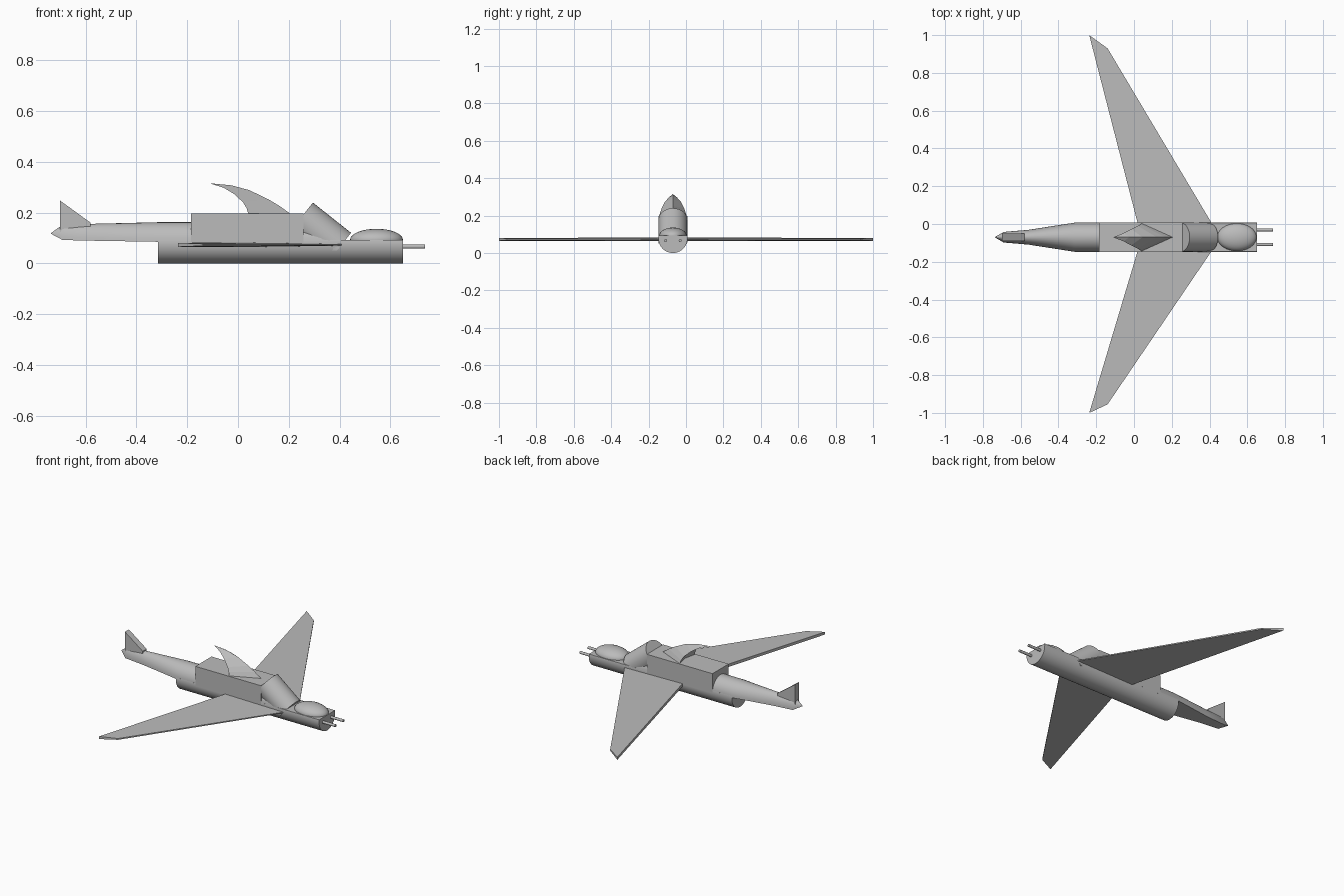
import bpy, bmesh, math
from mathutils import Vector, Matrix

if "Cube" in bpy.data.objects:
    bpy.data.objects.remove(bpy.data.objects["Cube"], do_unlink=True)

CY = -0.07   # fuselage centre line
R = 0.078    # fuselage radius

grey = bpy.data.materials.new("plain grey")
grey.use_nodes = True
grey.diffuse_color = (0.5, 0.5, 0.5, 1)
grey.node_tree.nodes["Principled BSDF"].inputs["Base Color"].default_value = (0.5, 0.5, 0.5, 1)


def finish(name, bm, smooth=False):
    bmesh.ops.recalc_face_normals(bm, faces=bm.faces)
    mesh = bpy.data.meshes.new(name)
    bm.to_mesh(mesh)
    bm.free()
    mesh.materials.append(grey)
    obj = bpy.data.objects.new(name, mesh)
    bpy.context.collection.objects.link(obj)
    if smooth:
        bpy.ops.object.select_all(action='DESELECT')
        bpy.context.view_layer.objects.active = obj
        obj.select_set(True)
        bpy.ops.object.shade_smooth_by_angle(angle=math.radians(30))
    return obj


def slice_flat(bm, z, keep_above):
    """Cut the mesh level at z, keep one side and cap it."""
    geom = bm.verts[:] + bm.edges[:] + bm.faces[:]
    cut = bmesh.ops.bisect_plane(bm, geom=geom, plane_co=(0, 0, z), plane_no=(0, 0, 1),
                                 clear_inner=keep_above, clear_outer=not keep_above)
    edges = [e for e in cut["geom_cut"] if isinstance(e, bmesh.types.BMEdge)]
    bmesh.ops.contextual_create(bm, geom=edges)


def rod(start, end, radius, segments):
    a, b = Vector(start), Vector(end)
    turn = (b - a).to_track_quat('Z', 'Y').to_matrix().to_4x4()
    bm = bmesh.new()
    bmesh.ops.create_cone(bm, cap_ends=True, segments=segments, radius1=radius, radius2=radius,
                          depth=(b - a).length, matrix=Matrix.Translation((a + b) / 2) @ turn)
    return bm


def loft(rings):
    """Bridge rings of equal point count and cap both ends."""
    bm = bmesh.new()
    loops = [[bm.verts.new(p) for p in ring] for ring in rings]
    n = len(loops[0])
    for a, b in zip(loops, loops[1:]):
        for i in range(n):
            j = (i + 1) % n
            bm.faces.new((a[i], a[j], b[j], b[i]))
    bm.faces.new(loops[0])
    bm.faces.new(loops[-1])
    return bm


# Lower fuselage: cylinder with a level deck
bm = rod((-0.315, CY, R), (0.65, CY, R), R, 40)
slice_flat(bm, 0.093, False)
finish("lower_fuselage", bm, True)

# Upper fuselage and tapering tail: arched sections (x, half width, base z, height)
sections = [(0.37, 0.077, 0.085, 0.078), (-0.315, 0.077, 0.085, 0.077),
            (-0.56, 0.039, 0.089, 0.067), (-0.69, 0.028, 0.092, 0.06),
            (-0.735, 0.002, 0.116, 0.004)]
arc = [math.pi * i / 16 for i in range(17)]
finish("upper_fuselage_and_tail",
       loft([[(x, CY + w * math.cos(t), z + h * math.sin(t)) for t in arc]
             for x, w, z, h in sections]), True)

# Cabin block
bm = bmesh.new()
bmesh.ops.create_cube(bm, size=1, matrix=Matrix.Translation((0.037, CY, 0.137))
                      @ Matrix.Diagonal((0.442, 2 * R, 0.12, 1)))
finish("cabin_block", bm)

# Slanted round fairing ahead of the cabin
bm = rod((0.247, CY, 0.179), (0.397, CY, 0.06), R - 0.001, 40)
slice_flat(bm, 0.05, True)
finish("slanted_fairing", bm, True)

# Cockpit canopy dome
bm = bmesh.new()
bmesh.ops.create_uvsphere(bm, u_segments=32, v_segments=16, radius=1,
                          matrix=Matrix.Translation((0.545, CY, 0.093))
                          @ Matrix.Diagonal((0.104, 0.073, 0.043, 1)))
slice_flat(bm, 0.088, True)
finish("canopy", bm, True)

# Swept horn on the roof: (ridge x, ridge z, rear x, rear z, half width)
horn = [(0.205, 0.196, 0.04, 0.196, 0.074), (0.165, 0.225, 0.034, 0.217, 0.068),
        (0.12, 0.252, 0.02, 0.24, 0.06), (0.045, 0.288, -0.015, 0.273, 0.043),
        (-0.025, 0.307, -0.055, 0.297, 0.022), (-0.107, 0.315, -0.108, 0.314, 0.001)]
finish("roof_horn", loft([[(fx, CY, fz), (rx, CY + w, rz), (rx + 0.1 * (fx - rx), CY, rz),
                           (rx, CY - w, rz)] for fx, fz, rx, rz, w in horn]))

# Tail fin
fin = [(-0.7, 0.12), (-0.7, 0.247), (-0.58, 0.16), (-0.58, 0.12)]
finish("tail_fin", loft([[(x, CY + side * 0.019, z) for x, z in fin] for side in (-1, 1)]))


# Swept wings: thin leading edge, thicker trailing edge
def wing(name, side, tip_y, corner_y):
    root = CY + side * 0.06
    outline = [(0.42, root, 0.003), (0.023, root, 0.009),
               (-0.237, side * tip_y, 0.008), (-0.14, side * corner_y, 0.004)]
    finish(name, loft([[(x, y, 0.073 + s * t) for x, y, t in outline] for s in (-1, 1)]))


wing("left_wing", 1, 1.0, 0.93)
wing("right_wing", -1, 1.0, 0.955)

# Twin nose guns
for name, dy in (("gun_a", -0.039), ("gun_b", 0.039)):
    finish(name, rod((0.62, CY + dy, 0.066), (0.735, CY + dy, 0.066), 0.008, 16), True)
